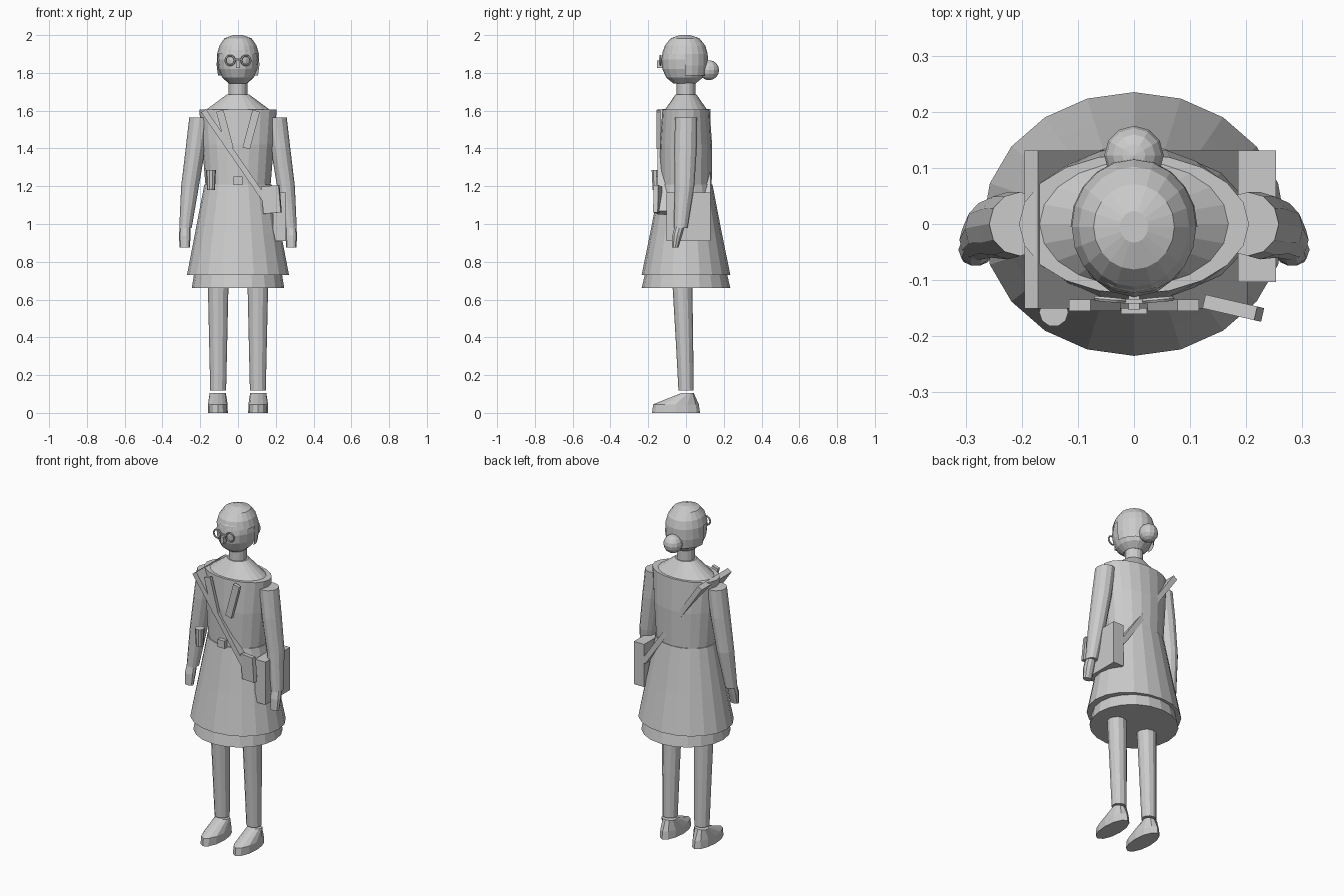
import bpy, bmesh, math
from mathutils import Matrix, Vector

cube = bpy.data.objects.get("Cube")
if cube:
    bpy.data.objects.remove(cube, do_unlink=True)

grey = bpy.data.materials.new("plain_grey")
grey.use_nodes = True
grey.diffuse_color = (0.6, 0.6, 0.6, 1)
grey.node_tree.nodes["Principled BSDF"].inputs["Base Color"].default_value = (0.6, 0.6, 0.6, 1)


def finish(name, bm):
    bmesh.ops.recalc_face_normals(bm, faces=bm.faces[:])
    mesh = bpy.data.meshes.new(name)
    bm.to_mesh(mesh)
    bm.free()
    mesh.materials.append(grey)
    obj = bpy.data.objects.new(name, mesh)
    bpy.context.collection.objects.link(obj)
    return obj


def loft(name, rings, sides, side=1, keep=None):
    """Join elliptical rings given as (x, y, z, radius x, radius y)."""
    bm = bmesh.new()
    loops = []
    for x, y, z, rx, ry in rings:
        angles = [math.tau * i / sides for i in range(sides)]
        loops.append([bm.verts.new((side * (x + rx * math.cos(a)), y + ry * math.sin(a), z)) for a in angles])
    for low, high in zip(loops, loops[1:]):
        for i in range(sides):
            j = (i + 1) % sides
            bm.faces.new((low[i], low[j], high[j], high[i]))
    bm.faces.new(loops[0])
    bm.faces.new(loops[-1])
    if keep:
        drop = [f for f in bm.faces if not keep(f.calc_center_median())]
        bmesh.ops.delete(bm, geom=drop, context="FACES")
    return finish(name, bm)


def box(name, center, size, tilt=0, turn=0):
    bm = bmesh.new()
    place = (Matrix.Translation(center) @ Matrix.Rotation(math.radians(turn), 4, "Z")
             @ Matrix.Rotation(math.radians(tilt), 4, "Y") @ Matrix.Diagonal((*size, 1)))
    bmesh.ops.create_cube(bm, size=1, matrix=place)
    return finish(name, bm)


def ring_wire(name, center, major, minor, turn):
    """Upright torus facing the front."""
    bm = bmesh.new()
    n, m = 16, 6
    spin = Matrix.Rotation(math.radians(turn), 3, "Z")
    grid = []
    for i in range(n):
        a = math.tau * i / n
        row = []
        for j in range(m):
            b = math.tau * j / m
            r = major + minor * math.cos(b)
            p = Vector((r * math.cos(a), minor * math.sin(b), r * math.sin(a)))
            row.append(bm.verts.new(Vector(center) + spin @ p))
        grid.append(row)
    for i in range(n):
        for j in range(m):
            k, l = (i + 1) % n, (j + 1) % m
            bm.faces.new((grid[i][j], grid[k][j], grid[k][l], grid[i][l]))
    return finish(name, bm)


# Clothing
loft("underskirt", [(0, 0, 0.66, 0.245, 0.235), (0, 0, 0.74, 0.232, 0.216)], 20)
loft("coat_skirt", [(0, 0, 0.73, 0.27, 0.235), (0, 0, 0.95, 0.228, 0.19),
                    (0, 0, 1.21, 0.178, 0.14)], 20)
loft("coat_body", [(0, 0, 1.2, 0.172, 0.136), (0, 0, 1.42, 0.19, 0.138),
                   (0, 0, 1.605, 0.205, 0.125)], 20)
loft("shoulders", [(0, 0, 1.6, 0.175, 0.115), (0, 0, 1.685, 0.06, 0.056)], 20)
box("buckle", (0, -0.148, 1.228), (0.046, 0.024, 0.045))

# Head and hair
loft("neck", [(0, 0, 1.67, 0.05, 0.05), (0, 0, 1.78, 0.05, 0.05)], 16)
loft("head", [(0, -0.008, 1.745, 0.05, 0.06), (0, -0.008, 1.775, 0.083, 0.097),
              (0, -0.008, 1.82, 0.102, 0.117), (0, -0.008, 1.87, 0.108, 0.122),
              (0, -0.008, 1.92, 0.1, 0.114), (0, -0.008, 1.97, 0.065, 0.075)], 16)
loft("hair", [(0, -0.005, 1.787, 0.106, 0.113), (0, -0.005, 1.84, 0.113, 0.121),
              (0, -0.005, 1.9, 0.111, 0.12), (0, -0.005, 1.945, 0.098, 0.107),
              (0, -0.005, 1.983, 0.072, 0.076), (0, -0.005, 2.0, 0.025, 0.028)], 20,
     keep=lambda c: c.z > 1.8 and (c.z > 1.9 or c.y > -0.01))
bun = bmesh.new()
bmesh.ops.create_uvsphere(bun, u_segments=12, v_segments=8, radius=0.053,
                          matrix=Matrix.Translation((0, 0.122, 1.814)))
finish("hair_bun", bun)
box("nose", (0, -0.138, 1.845), (0.02, 0.03, 0.04))
box("glasses_bridge", (0, -0.138, 1.872), (0.036, 0.008, 0.008))

# Paired parts
for side, label in ((1, "left"), (-1, "right")):
    ring_wire(label + "_lens_rim", (side * 0.042, -0.135, 1.866), 0.025, 0.005, side * 5)
    box(label + "_lapel", (side * 0.07, -0.145, 1.5), (0.04, 0.02, 0.205), tilt=side * 15)
    loft(label + "_sleeve", [(0.278, -0.028, 0.98, 0.033, 0.036), (0.254, -0.008, 1.2, 0.047, 0.052),
                             (0.225, -0.003, 1.4, 0.052, 0.06), (0.203, 0, 1.565, 0.055, 0.057)], 12, side)
    loft(label + "_hand", [(0.282, -0.057, 0.875, 0.027, 0.018), (0.282, -0.046, 0.94, 0.031, 0.027),
                           (0.28, -0.03, 1.0, 0.027, 0.028)], 10, side)
    loft(label + "_leg", [(0.105, 0, 0.118, 0.042, 0.04), (0.105, -0.008, 0.38, 0.048, 0.046),
                          (0.105, -0.02, 0.7, 0.055, 0.053)], 12, side)
    loft(label + "_shoe", [(0.107, -0.053, 0, 0.053, 0.127), (0.107, -0.053, 0.045, 0.052, 0.121),
                           (0.107, 0.008, 0.105, 0.043, 0.033)], 12, side)

# Satchel, its strap and the carried items
start, end = Vector((-0.183, 0, 1.6)), Vector((0.19, 0, 1.06))
span = end - start
box("bag_strap", (start + end) / 2 + Vector((0, -0.01, 0)), (0.03, 0.282, span.length),
    tilt=math.degrees(math.atan2(span.x, span.z)))
box("satchel", (0.219, 0.014, 1.038), (0.068, 0.234, 0.255))
box("front_pouch", (0.177, -0.15, 1.13), (0.095, 0.025, 0.145), tilt=-5, turn=-13)
loft("belt_flask", [(-0.143, -0.157, 1.18, 0.021, 0.021), (-0.143, -0.157, 1.285, 0.026, 0.026)], 10)
